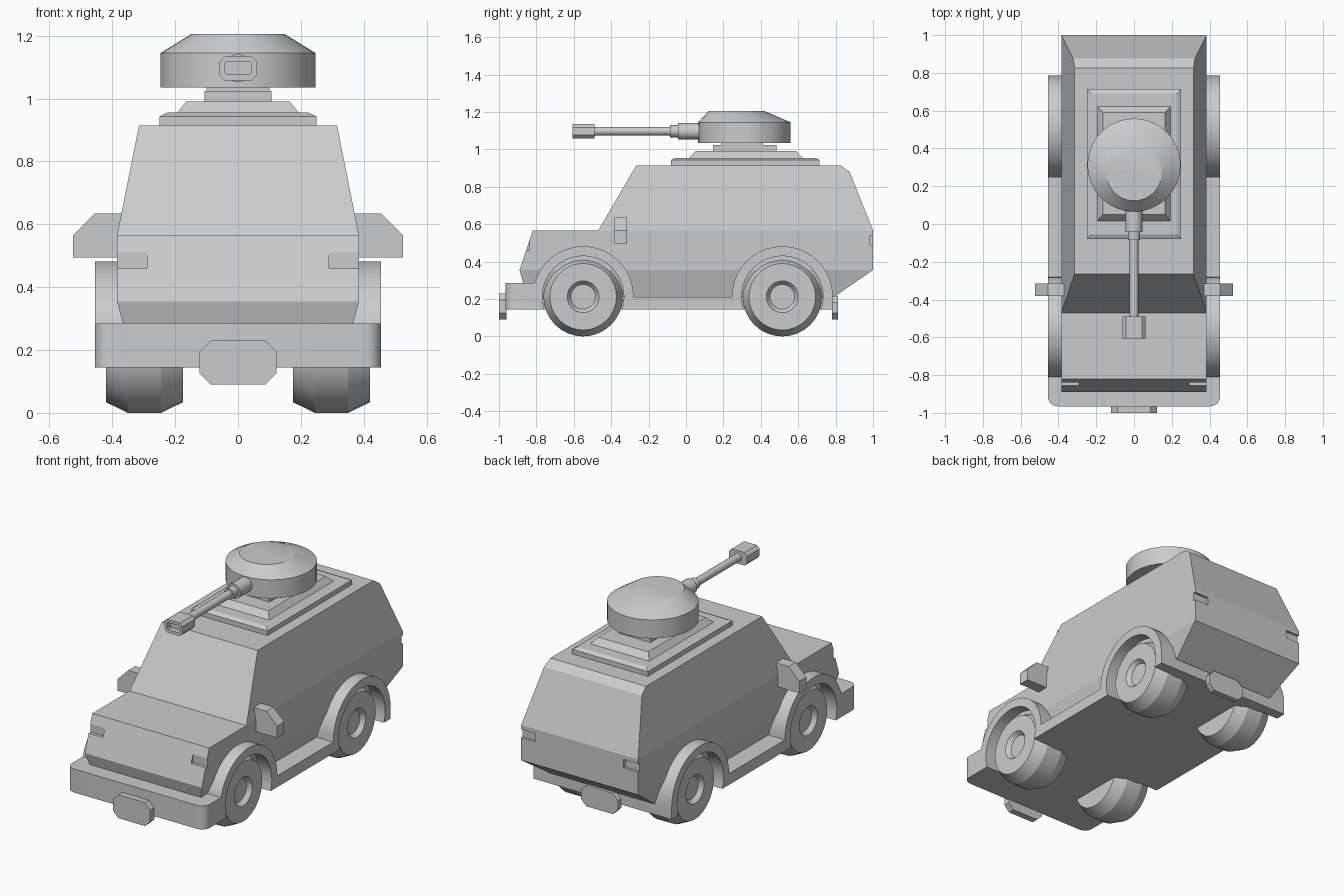
import bpy, bmesh, math
from mathutils import Vector

if "Cube" in bpy.data.objects:
    bpy.data.objects.remove(bpy.data.objects["Cube"])

grey = bpy.data.materials.new("matte grey")
grey.diffuse_color = (0.6, 0.6, 0.6, 1)
grey.use_nodes = True
grey.node_tree.nodes["Principled BSDF"].inputs["Base Color"].default_value = grey.diffuse_color


def finish(name, bm, smooth=None):
    bmesh.ops.recalc_face_normals(bm, faces=bm.faces[:])
    me = bpy.data.meshes.new(name)
    bm.to_mesh(me)
    bm.free()
    me.materials.append(grey)
    ob = bpy.data.objects.new(name, me)
    bpy.context.collection.objects.link(ob)
    if smooth:
        bpy.ops.object.select_all(action='DESELECT')
        ob.select_set(True)
        bpy.context.view_layer.objects.active = ob
        bpy.ops.object.shade_smooth_by_angle(angle=math.radians(smooth))
    return ob


def loft(bm, rings):
    """Skin a stack of equal-length point rings and cap both ends."""
    vs = [[bm.verts.new(p) for p in r] for r in rings]
    n = len(vs[0])
    for a, b in zip(vs, vs[1:]):
        for i in range(n):
            j = (i + 1) % n
            bm.faces.new((a[i], a[j], b[j], b[i]))
    bm.faces.new(vs[0][::-1])
    bm.faces.new(vs[-1])


def stack(name, levels):
    """Rectangular levels: (z, half width, front y, rear y)."""
    bm = bmesh.new()
    loft(bm, [[(-w, f, z), (w, f, z), (w, r, z), (-w, r, z)] for z, w, f, r in levels])
    return finish(name, bm)


def prism(name, pts, axis, a, b, smooth=None):
    """Extrude a 2D outline along an axis from a to b."""
    put = {'x': lambda p, t: (t, p[0], p[1]),
           'y': lambda p, t: (p[0], t, p[1]),
           'z': lambda p, t: (p[0], p[1], t)}[axis]
    bm = bmesh.new()
    loft(bm, [[put(p, t) for p in pts] for t in (a, b)])
    return finish(name, bm, smooth)


def turned(name, profile, axis, centre, seg=32, smooth=25):
    """Rings along an axis: profile of (distance, radius)."""
    c = Vector(centre)
    bm = bmesh.new()
    rings = []
    for t, r in profile:
        ring = []
        for i in range(seg):
            u = r * math.cos(math.tau * i / seg)
            v = r * math.sin(math.tau * i / seg)
            ring.append(c + Vector((t, u, v) if axis == 'x' else (u, t, v)))
        rings.append(ring)
    loft(bm, rings)
    return finish(name, bm, smooth)


def chamfered(w, z0, z1, c):
    return [(-w + c, z0), (w - c, z0), (w, z0 + c), (w, z1 - c),
            (w - c, z1), (-w + c, z1), (-w, z1 - c), (-w, z0 + c)]


def arc(cy, cz, r, a0, a1, n):
    return [(cy + r * math.cos(math.radians(a0 + (a1 - a0) * i / n)),
             cz + r * math.sin(math.radians(a0 + (a1 - a0) * i / n))) for i in range(n + 1)]


# Lower hull with bonnet, and sloped cab above it
hull = stack("hull", [(0.21, 0.345, -0.85, 0.79), (0.355, 0.385, -0.89, 1.0),
                      (0.565, 0.385, -0.82, 1.0)])
stack("cab", [(0.565, 0.385, -0.47, 1.0), (0.88, 0.322, -0.286, 0.875),
              (0.915, 0.315, -0.265, 0.825)])

# Shallow lamp notches at the hull corners
bm = bmesh.new()
for s in (-1, 1):
    for y0, y1, z0, z1 in ((-0.95, -0.836, 0.46, 0.51), (0.985, 1.05, 0.49, 0.54)):
        loft(bm, [[(s * 0.29, y0, z), (s * 0.42, y0, z), (s * 0.42, y1, z), (s * 0.29, y1, z)]
                  for z in (z0, z1)])
cutter = finish("notch_cutter", bm)
cutter.hide_render = True
cutter.hide_set(True)
cut = hull.modifiers.new("notches", 'BOOLEAN')
cut.operation = 'DIFFERENCE'
cut.object = cutter

# Front bumper with rounded corners, floor and side skirts with wheel arches
AXLES, HUB_Z = (-0.55, 0.515), 0.212
bumper = arc(-0.405, -0.915, 0.05, 180, 270, 6) + arc(0.405, -0.915, 0.05, 270, 360, 6)
prism("front_bumper", [(-0.455, -0.809)] + bumper[:7] and
      [(-0.455, -0.809)] + [(x, y) for x, y in bumper] + [(0.455, -0.809)],
      'z', 0.145, 0.285, 30)
stack("floor", [(0.145, 0.32, -0.82, 0.785), (0.215, 0.32, -0.82, 0.785)])
skirt = [(-0.809, 0.145)]
skirt += arc(AXLES[0], HUB_Z, 0.27, 164, 0, 20)
skirt += arc(AXLES[1], HUB_Z, 0.27, 180, 0, 20) + [(0.785, 0.145)]
for y in reversed(AXLES):
    skirt += arc(y, HUB_Z, 0.218, -17.9, 197.9, 24)
for s, side in ((-1, "left"), (1, "right")):
    prism("skirt_" + side, skirt, 'x', s * 0.30, s * 0.455, 25)
    # Wheels with bevelled tread and dished hub
    for y, end in zip(AXLES, ("front", "rear")):
        prof = [(0.175, 0.178), (0.245, 0.212), (0.35, 0.212), (0.42, 0.178),
                (0.42, 0.085), (0.395, 0.066)]
        turned(f"{end}_wheel_{side}", [(s * t, r) for t, r in prof], 'x', (0, y, HUB_Z))
    # Side mirrors
    prism("mirror_" + side, [(s * x, z) for x, z in (
        (0.34, 0.495), (0.525, 0.495), (0.525, 0.565), (0.455, 0.635), (0.34, 0.635))],
        'y', -0.382, -0.315)

# Front and rear plates
prism("front_plate", chamfered(0.122, 0.09, 0.23, 0.035), 'y', -1.0, -0.96)
prism("rear_plate", chamfered(0.122, 0.09, 0.215, 0.035), 'y', 0.78, 0.814)

# Roof hatch and turret pedestal
stack("roof_plate", [(0.91, 0.25, -0.08, 0.715), (0.943, 0.25, -0.08, 0.715),
                     (0.955, 0.225, -0.055, 0.69)])
stack("roof_riser", [(0.95, 0.197, 0.012, 0.627), (0.99, 0.165, 0.05, 0.59)])
stack("pedestal", [(0.985, 0.106, 0.145, 0.485), (1.024, 0.106, 0.145, 0.485)])
stack("turret_neck", [(1.02, 0.1, 0.187, 0.412), (1.04, 0.1, 0.187, 0.412)])

# Turret drum with forward-shifted sloping cap
bm = bmesh.new()
loft(bm, [[(r * math.cos(math.tau * i / 32), y + r * math.sin(math.tau * i / 32), z)
           for i in range(32)]
          for z, r, y in ((1.035, 0.247, 0.312), (1.145, 0.247, 0.312), (1.206, 0.147, 0.27))])
finish("turret", bm, 25)

# Gun barrel and hollow muzzle
GUN_Z = 1.097
turned("gun_barrel", [(-0.50, 0.023), (-0.085, 0.023), (-0.085, 0.033), (-0.042, 0.033),
                      (-0.042, 0.045), (0.10, 0.045)], 'y', (0, 0, GUN_Z), 16)
outer = chamfered(0.06, GUN_Z - 0.039, GUN_Z + 0.039, 0.018)
inner = chamfered(0.043, GUN_Z - 0.021, GUN_Z + 0.021, 0.006)
bm = bmesh.new()
loft(bm, [[(x, y, z) for x, z in ring] for ring, y in (
    (outer, -0.49), (outer, -0.607), (inner, -0.607), (inner, -0.575))])
finish("muzzle", bm)
